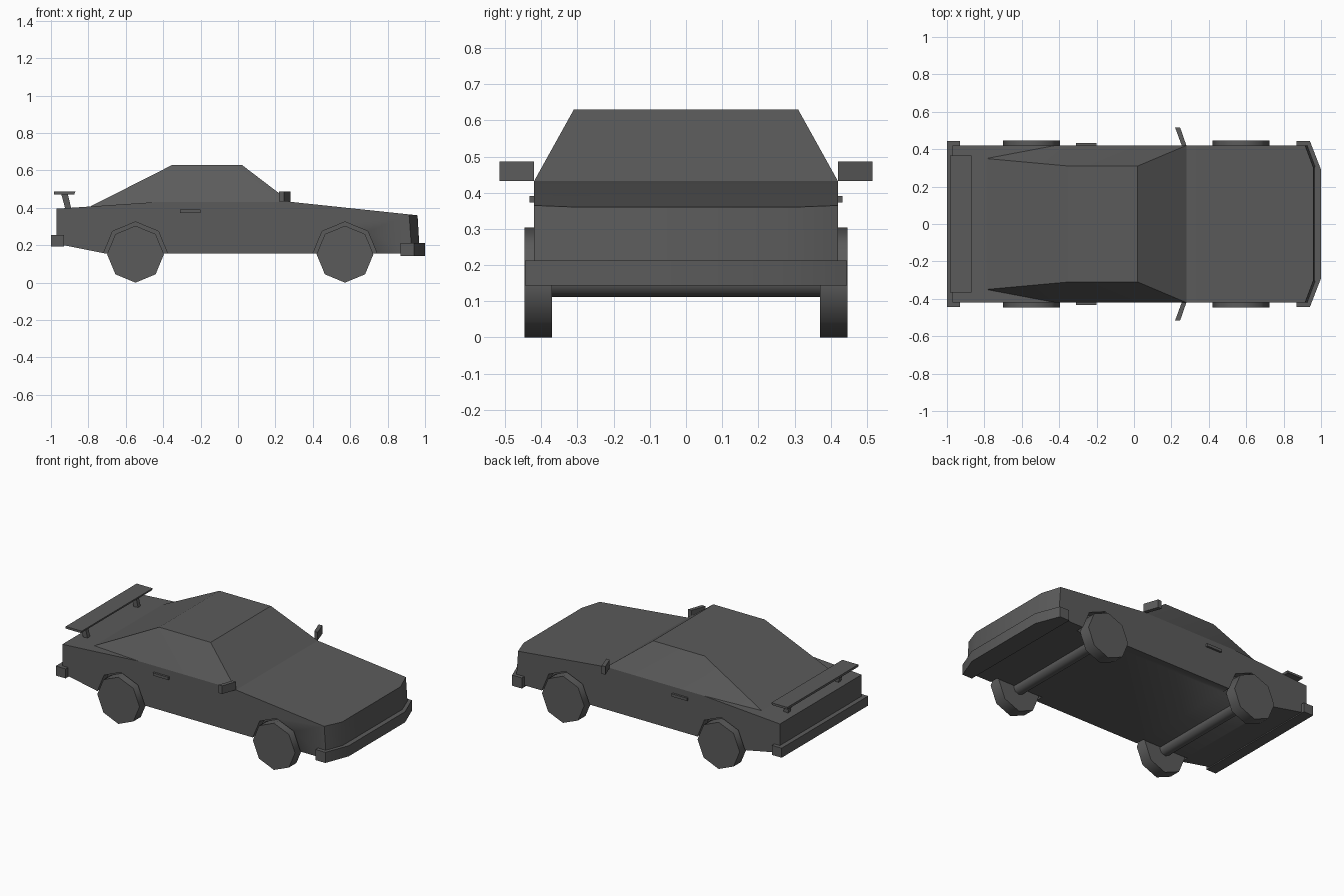
import bpy, bmesh, math
from mathutils import Vector

cube = bpy.data.objects.get("Cube")
if cube:
    bpy.data.objects.remove(cube, do_unlink=True)

grey = bpy.data.materials.new("dark grey")
grey.use_nodes = True
GREY = (0.105, 0.105, 0.105, 1)
grey.diffuse_color = GREY
grey.node_tree.nodes["Principled BSDF"].inputs["Base Color"].default_value = GREY


def add(name, bm, angle=25):
    """Turn a bmesh into a grey object, smooth below the given angle."""
    bmesh.ops.recalc_face_normals(bm, faces=bm.faces)
    me = bpy.data.meshes.new(name)
    bm.to_mesh(me)
    bm.free()
    me.materials.append(grey)
    ob = bpy.data.objects.new(name, me)
    bpy.context.collection.objects.link(ob)
    bpy.ops.object.select_all(action="DESELECT")
    ob.select_set(True)
    bpy.context.view_layer.objects.active = ob
    bpy.ops.object.shade_smooth_by_angle(angle=math.radians(angle))
    return ob


def prism(outline, low, high, axis="Y"):
    """Extrude an outline: (x, z) along Y, or (x, y) along Z."""
    bm = bmesh.new()
    place = (lambda a, b, t: (a, t, b)) if axis == "Y" else (lambda a, b, t: (a, b, t))
    face = bm.faces.new([bm.verts.new(place(a, b, low)) for a, b in outline])
    new = bmesh.ops.extrude_face_region(bm, geom=[face])["geom"]
    bmesh.ops.translate(bm, vec=place(0, 0, high - low),
                        verts=[v for v in new if isinstance(v, bmesh.types.BMVert)])
    return bm


def octagon(x, z, r):
    return [(x + r * math.cos(i * math.pi / 4), z + r * math.sin(i * math.pi / 4))
            for i in range(8)]


def box(x0, x1, z0, z1):
    return [(x0, z0), (x1, z0), (x1, z1), (x0, z1)]


SIDES = (("left", 1), ("right", -1))
AXLES = (("front", 0.572), ("rear", -0.548))
HUB = 0.152

# Lower body: side profile, then the front corners sliced off
profile = [(-0.97, 0.208), (-0.705, 0.155), (0.972, 0.155), (0.96, 0.36),
           (0.28, 0.432), (-0.42, 0.432), (-0.97, 0.395)]
bm = prism(profile, -0.42, 0.42)
for _, s in SIDES:
    a = Vector((0.915, s * 0.42, 0.36))
    b = Vector((0.96, s * 0.30, 0.36))
    c = Vector((0.93, s * 0.42, 0.155))
    n = (b - a).cross(c - a)
    if n.x < 0:
        n.negate()
    bmesh.ops.bisect_plane(bm, geom=bm.verts[:] + bm.edges[:] + bm.faces[:],
                           plane_co=a, plane_no=n, clear_outer=True)
    bmesh.ops.holes_fill(bm, edges=[e for e in bm.edges if e.is_boundary], sides=0)
body = add("body", bm)

# Wheel wells cut into the body
for _, s in SIDES:
    for _, x in AXLES:
        cutter = add("well_cutter", prism(octagon(x, HUB, 0.173), *sorted((s * 0.365, s * 0.5))))
        cutter.hide_render = True
        mod = body.modifiers.new("wheel_well", "BOOLEAN")
        mod.operation = "DIFFERENCE"
        mod.solver = "EXACT"
        mod.object = cutter
        bpy.context.view_layer.objects.active = body
        bpy.ops.object.modifier_apply(modifier=mod.name)
        bpy.data.objects.remove(cutter, do_unlink=True)

# Cabin: roof, windscreen, sloping rear and side panels, open below
half = {"roof_front": (0.02, 0.31, 0.63), "roof_rear": (-0.35, 0.31, 0.63),
        "screen_base": (0.28, 0.42, 0.432), "side_base": (-0.42, 0.42, 0.432),
        "tail": (-0.79, 0.35, 0.407)}
bm = bmesh.new()
L, R = [{k: bm.verts.new((x, s * y, z)) for k, (x, y, z) in half.items()} for s in (1, -1)]
for front, back in (("screen_base", "roof_front"), ("roof_front", "roof_rear"),
                    ("roof_rear", "tail")):
    bm.faces.new([L[front], L[back], R[back], R[front]])
for v in (L, R):
    bm.faces.new([v[k] for k in ("screen_base", "roof_front", "roof_rear", "side_base")])
    bm.faces.new([v[k] for k in ("side_base", "roof_rear", "tail")])
add("cabin", bm)

# Bumpers
add("rear_bumper", prism(box(-1.0, -0.93, 0.193, 0.255), -0.445, 0.445))
nose = [(0.87, 0.445), (0.94, 0.445), (1.0, 0.29)]
nose += [(x, -y) for x, y in reversed(nose)]
add("front_bumper", prism(nose, 0.143, 0.212, "Z"))

# Wheels and axles
for end, x in AXLES:
    add(end + "_axle", prism(octagon(x, HUB, 0.04), -0.38, 0.38), 50)
    for side, s in SIDES:
        add(f"{end}_{side}_wheel",
            prism(octagon(x, HUB, HUB), *sorted((s * 0.37, s * 0.447))), 50)

# Rear wing on two slanted struts
wing = [(-0.985, 0.486), (-0.87, 0.486), (-0.875, 0.472), (-0.985, 0.472)]
add("wing", prism(wing, -0.365, 0.365))
strut = [(-0.945, 0.474), (-0.91, 0.474), (-0.89, 0.39), (-0.922, 0.39)]
for side, s in SIDES:
    add(side + "_wing_strut", prism(strut, s * 0.26 - 0.013, s * 0.26 + 0.013))

# Door handles and mirrors
for side, s in SIDES:
    add(side + "_door_handle",
        prism(box(-0.31, -0.2, 0.373, 0.391), *sorted((s * 0.41, s * 0.433))))
    blade = [(0.255, s * 0.42), (0.28, s * 0.42), (0.247, s * 0.515), (0.22, s * 0.515)]
    add(side + "_mirror", prism(blade, 0.433, 0.486, "Z"))
